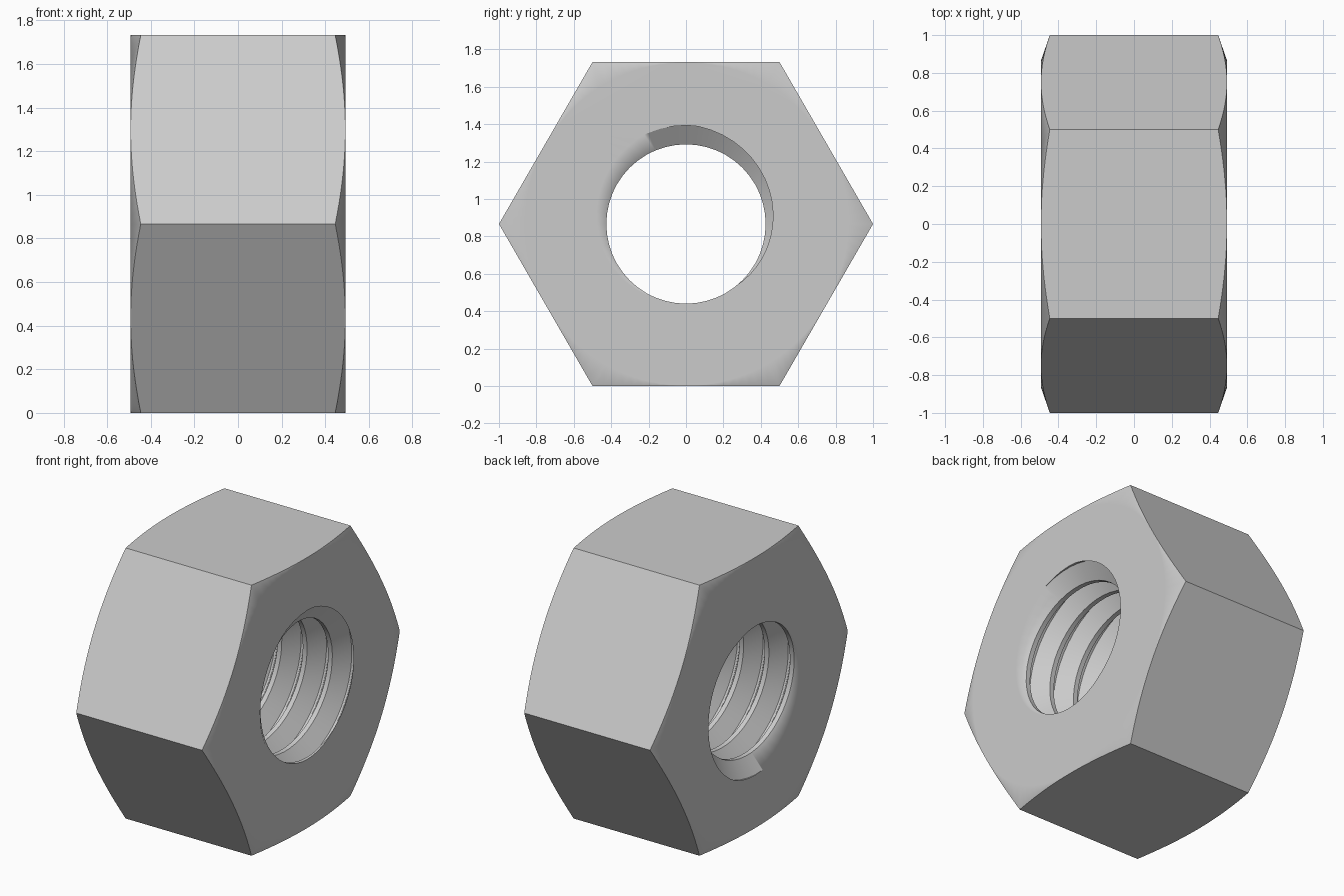
import bpy, bmesh
from math import pi, tau, cos, sin, radians
from mathutils import Matrix, Vector

cube = bpy.data.objects.get("Cube")
if cube:
    bpy.data.objects.remove(cube, do_unlink=True)

APOTHEM = 0.866
HALF = 0.493             # half thickness along x
MINOR, MAJOR = 0.426, 0.527
PITCH = 0.179
FLANK, ROOT = 0.067, 0.015

steel = bpy.data.materials.new("plain grey steel")
steel.use_nodes = True
grey = (0.6, 0.6, 0.6, 1)
steel.diffuse_color = grey
steel.node_tree.nodes["Principled BSDF"].inputs["Base Color"].default_value = grey


def make_object(name, bm):
    bmesh.ops.recalc_face_normals(bm, faces=bm.faces)
    mesh = bpy.data.meshes.new(name)
    bm.to_mesh(mesh)
    bm.free()
    mesh.materials.append(steel)
    obj = bpy.data.objects.new(name, mesh)
    bpy.context.collection.objects.link(obj)
    obj.location.z = APOTHEM
    return obj


def hex_prism():
    bm = bmesh.new()
    ring = [bm.verts.new((-HALF - 0.1, cos(k * pi / 3), sin(k * pi / 3))) for k in range(6)]
    base = bm.faces.new(ring)
    new = bmesh.ops.extrude_face_region(bm, geom=[base])["geom"]
    verts = [v for v in new if isinstance(v, bmesh.types.BMVert)]
    bmesh.ops.translate(bm, verts=verts, vec=(2 * HALF + 0.2, 0, 0))
    return make_object("hex_nut", bm)


def chamfer_solid(segments=120):
    # Double-cone drum that rounds off the hexagon's corners
    bm = bmesh.new()
    rim, wide = (HALF, 0.864), (HALF - 0.082, 1.1)
    profile = [(-rim[0], rim[1]), (-wide[0], wide[1]), wide, rim]
    rings = []
    for x, r in profile:
        rings.append([bm.verts.new((x, r * cos(tau * k / segments), r * sin(tau * k / segments)))
                      for k in range(segments)])
    for a, b in zip(rings, rings[1:]):
        for k in range(segments):
            n = (k + 1) % segments
            bm.faces.new((a[k], a[n], b[n], b[k]))
    bm.faces.new(rings[0])
    bm.faces.new(rings[-1])
    return make_object("chamfer_cutter", bm)


def thread_solid(steps=48, turns=11):
    # Right-handed helical screw, longer than the nut at both ends
    bm = bmesh.new()
    profile = [(-ROOT / 2 - FLANK, MINOR), (-ROOT / 2, MAJOR),
               (ROOT / 2, MAJOR), (ROOT / 2 + FLANK, MINOR)]
    phase = radians(100)
    lines = [[] for _ in profile]
    count = steps * turns
    for i in range(count + steps + 1):
        angle = tau * (i / steps - 8)
        for j, (off, r) in enumerate(profile):
            if i > count and j > 0:
                continue
            x = HALF + PITCH * (angle - phase) / tau + off
            lines[j].append(bm.verts.new((x, r * cos(angle), r * sin(angle))))
    for i in range(count):
        for j in range(4):
            if j < 3:
                c, d = lines[j + 1][i + 1], lines[j + 1][i]
            else:
                c, d = lines[0][i + 1 + steps], lines[0][i + steps]
            bm.faces.new((lines[j][i], lines[j][i + 1], c, d))
    # Close both ends with a fan to a point on the axis
    tips = {s: bm.verts.new((s * 1.5, 0, 0)) for s in (-1, 1)}
    for e in [e for e in bm.edges if e.is_boundary]:
        a, b = e.verts
        bm.faces.new((a, b, tips[1 if a.co.x > 0 else -1]))
    return make_object("thread_cutter", bm)


def apply_boolean(target, cutter, operation):
    mod = target.modifiers.new(operation.lower(), "BOOLEAN")
    mod.operation = operation
    mod.solver = "EXACT"
    mod.object = cutter
    bpy.ops.object.modifier_apply(modifier=mod.name)
    bpy.data.objects.remove(cutter, do_unlink=True)


nut = hex_prism()
bpy.ops.object.select_all(action="DESELECT")
nut.select_set(True)
bpy.context.view_layer.objects.active = nut

# Chamfered corners, then the threaded bore
apply_boolean(nut, chamfer_solid(), "INTERSECT")
apply_boolean(nut, thread_solid(), "DIFFERENCE")

# Smooth cones and thread flanks, crisp hexagon edges
bpy.ops.object.shade_smooth_by_angle(angle=radians(40))
weighted = nut.modifiers.new("weighted_normals", "WEIGHTED_NORMAL")
weighted.keep_sharp = True
